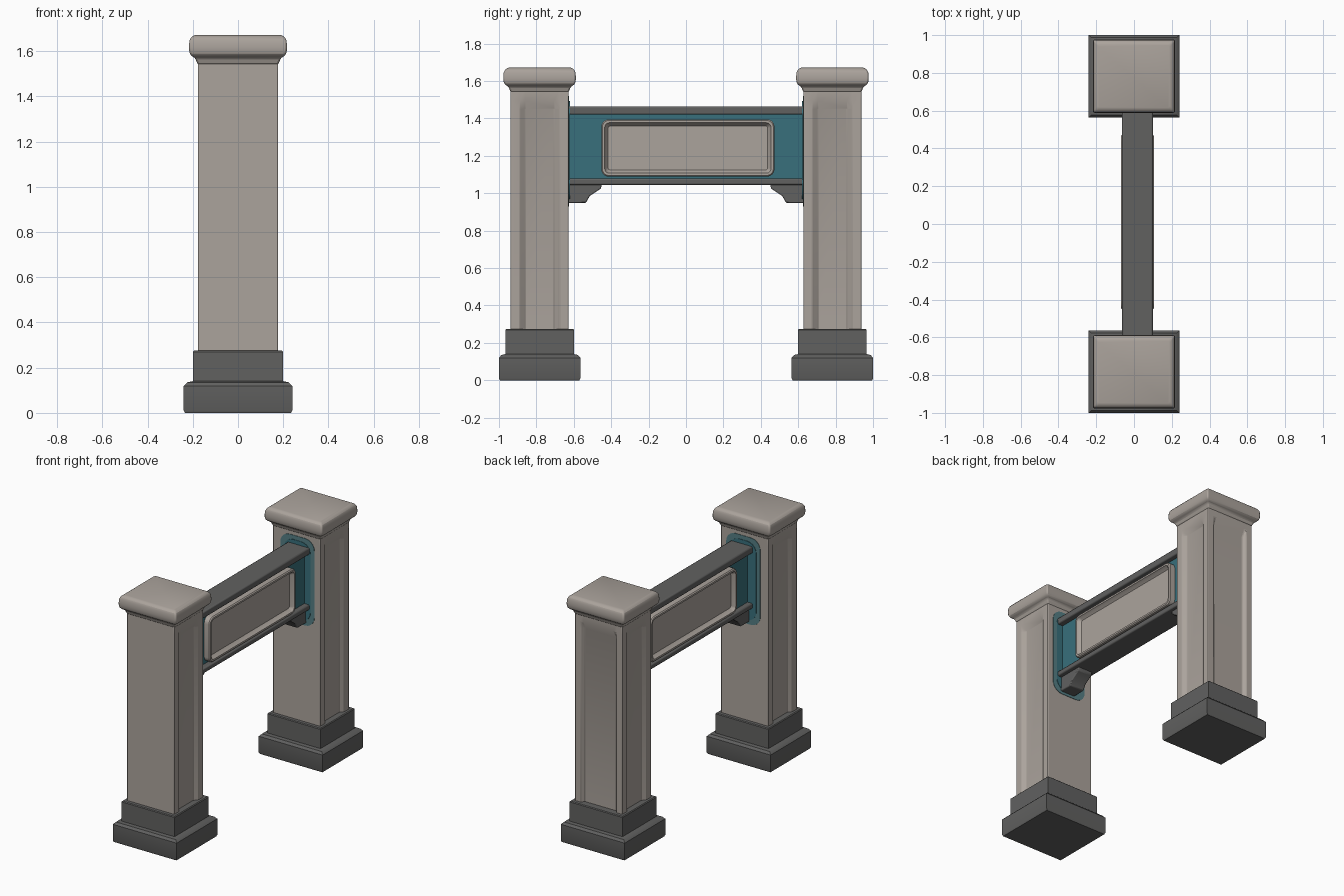
import bpy, bmesh, math

if "Cube" in bpy.data.objects:
    bpy.data.objects.remove(bpy.data.objects["Cube"])


def material(name, rgb):
    m = bpy.data.materials.new(name)
    m.use_nodes = True
    m.diffuse_color = (*rgb, 1)
    bsdf = m.node_tree.nodes["Principled BSDF"]
    bsdf.inputs["Base Color"].default_value = (*rgb, 1)
    bsdf.inputs["Roughness"].default_value = 0.8
    return m


STONE = material("warm grey stone", (0.41, 0.37, 0.335))
DARK = material("dark grey", (0.12, 0.12, 0.118))
TEAL = material("teal", (0.04, 0.16, 0.2))
PALE = material("pale teal", (0.09, 0.21, 0.23))


def loft(name, rings, mat, bevel=0):
    """Join equal-length rings of points into a capped solid."""
    bm = bmesh.new()
    loops = [[bm.verts.new(p) for p in ring] for ring in rings]
    n = len(loops[0])
    for a, b in zip(loops, loops[1:]):
        for i in range(n):
            j = (i + 1) % n
            bm.faces.new((a[i], a[j], b[j], b[i]))
    bm.faces.new(loops[0][::-1])
    bm.faces.new(loops[-1])
    bmesh.ops.recalc_face_normals(bm, faces=bm.faces)
    mesh = bpy.data.meshes.new(name)
    bm.to_mesh(mesh)
    bm.free()
    obj = bpy.data.objects.new(name, mesh)
    bpy.context.collection.objects.link(obj)
    mesh.materials.append(mat)
    if bevel:
        mod = obj.modifiers.new("soft edges", "BEVEL")
        mod.width, mod.segments, mod.limit_method = bevel, 2, "ANGLE"
    bpy.ops.object.select_all(action="DESELECT")
    obj.select_set(True)
    bpy.context.view_layer.objects.active = obj
    bpy.ops.object.shade_smooth_by_angle(angle=math.radians(35))
    return obj


def rect(hx, hy, cy, z):
    return [(sx * hx, cy + sy * hy, z) for sx, sy in ((-1, -1), (1, -1), (1, 1), (-1, 1))]


def box(name, lo, hi, mat, bevel=0):
    rings = [[(x, y, z) for x, y in ((lo[0], lo[1]), (hi[0], lo[1]), (hi[0], hi[1]), (lo[0], hi[1]))]
             for z in (lo[2], hi[2])]
    return loft(name, rings, mat, bevel)


def rounded(hu, hv, r, steps=5):
    """Rounded rectangle outline in two dimensions."""
    pts = []
    for k, (su, sv) in enumerate(((1, 1), (-1, 1), (-1, -1), (1, -1))):
        for i in range(steps + 1):
            a = math.pi / 2 * (k + i / steps)
            pts.append((su * (hu - r) + r * math.cos(a), sv * (hv - r) + r * math.sin(a)))
    return pts


PILLAR_Y = 0.7825
HX, HY = 0.178, 0.155
BEAM_X = 0.018


def shaft_ring(cy, z, depth, back_panel):
    """Plan outline of the shaft with recessed panels in its sides."""
    ring = []
    for nx, ny in ((0, -1), (1, 0), (0, 1), (-1, 0)):
        reach, half = (HX, HY) if nx else (HY, HX)
        d = depth if nx or (ny > 0 and back_panel) else 0
        lip, floor = half * 0.68, half * 0.5
        if ny:
            lip, floor = half * 0.75, half * 0.66
        for t, cut in ((-half, 0), (-lip, 0), (-floor, d), (floor, d), (lip, 0)):
            r = reach - cut
            ring.append((nx * r - ny * t, cy + ny * r + nx * t, z))
    return ring


for side, label in ((-1, "front"), (1, "back")):
    cy = side * PILLAR_Y
    # Stepped plinth
    loft(label + "_plinth", [rect(hx, hy, cy, z) for hx, hy, z in (
        (0.235, 0.213, 0), (0.24, 0.2175, 0.01), (0.24, 0.2175, 0.12), (0.225, 0.205, 0.135),
        (0.2, 0.183, 0.14), (0.2, 0.183, 0.27), (0.195, 0.178, 0.275))], DARK)
    # Shaft with side panels
    loft(label + "_shaft", [shaft_ring(cy, z, d, side > 0) for z, d in (
        (0.26, 0.022), (1.45, 0.022), (1.495, 0), (1.56, 0))], STONE, 0.005)
    # Flared cap
    loft(label + "_cap", [rect(HX + g, HY + g, cy, z) for g, z in (
        (0, 1.54), (0.012, 1.57), (0.03, 1.58), (0.037, 1.595), (0.039, 1.615),
        (0.037, 1.645), (0.028, 1.664), (0.012, 1.671))], STONE, 0.008)
    # Painted patch around the beam end
    face = side * (PILLAR_Y - HY)
    for name, grow, thick, mat in (("patch_edge", 0, 0.003, PALE), ("patch", -0.028, 0.006, TEAL)):
        outline = rounded(0.128 + grow, 0.295 + grow, 0.07)
        loft(label + "_" + name, [[(0.008 + u, y, 1.225 + v) for u, v in outline]
                                  for y in (face + side * 0.001, face - side * thick)], mat)
    # Bracket under the beam
    profile = ((0.64, 1.05), (0.45, 1.05), (0.455, 1.025), (0.515, 0.985), (0.535, 0.948), (0.64, 0.948))
    loft(label + "_bracket", [[(BEAM_X + x, side * y, z) for y, z in profile]
                              for x in (-0.055, 0.055)], DARK, 0.006)

# Cross beam: web between two rails
box("beam_web", (BEAM_X - 0.045, -0.64, 1.06), (BEAM_X + 0.045, 0.64, 1.44), TEAL)
for name, z0, z1 in (("top_rail", 1.42, 1.465), ("bottom_rail", 1.045, 1.08)):
    box(name, (BEAM_X - 0.082, -0.64, z0), (BEAM_X + 0.082, 0.64, z1), DARK, 0.008)

# Blank sign panel with a raised rounded frame on both sides
half_section = ((0.062, 0.036), (0.078, 0.022), (0.087, 0.018), (0.087, 0.006), (0.08, 0))
section = [(-x, g) for x, g in half_section] + [(x, g) for x, g in reversed(half_section)]
loft("sign_panel", [[(BEAM_X + x, 0.01 + u, 1.242 + v)
                     for u, v in rounded(0.463 - g, 0.153 - g, 0.04 - g * 0.8)]
                    for x, g in section], STONE)
